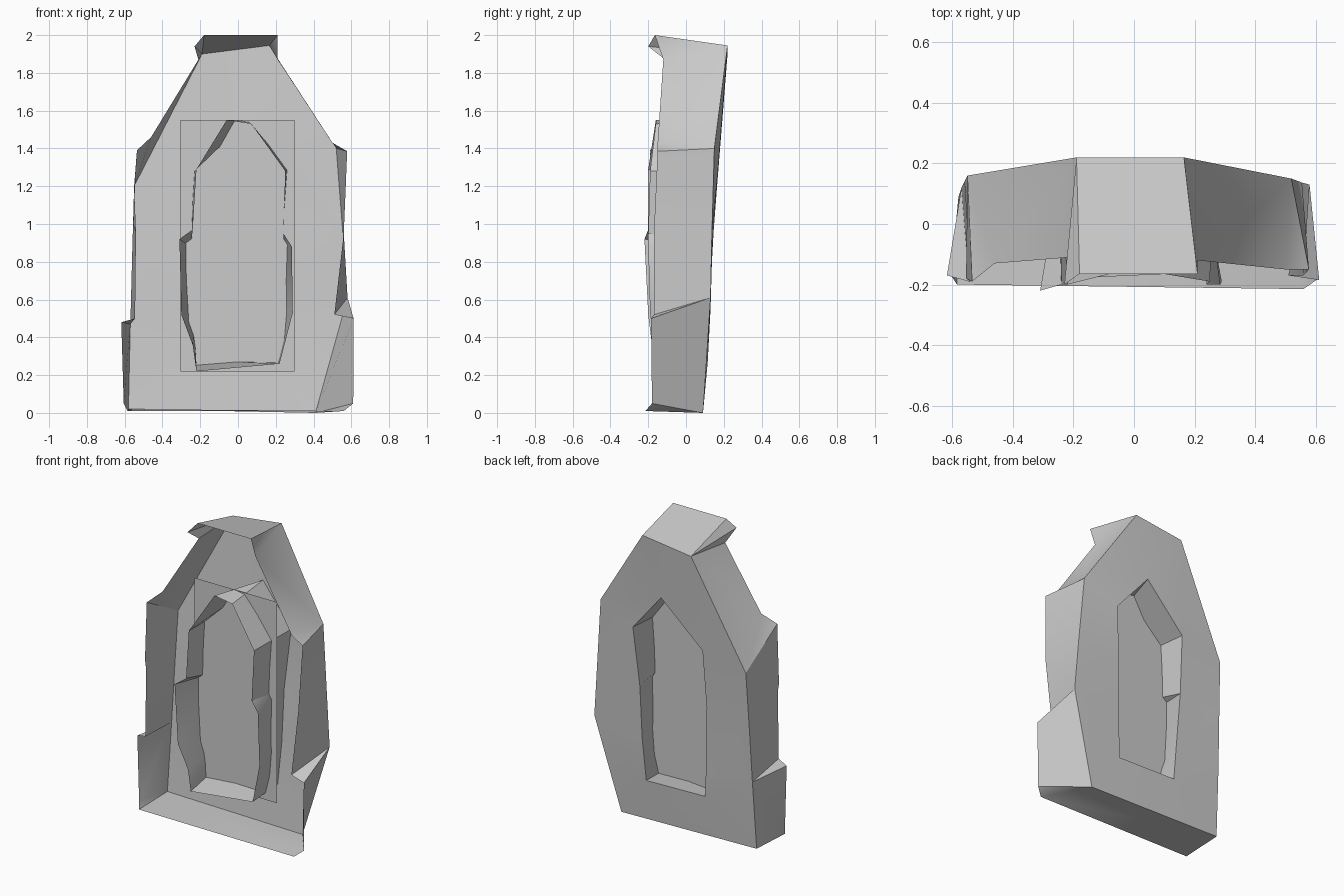
import bpy, bmesh
from mathutils import Vector

if "Cube" in bpy.data.objects:
    bpy.data.objects.remove(bpy.data.objects["Cube"])

# Each row: front rim point (x, z, y), back rim point (x, z, y)
OUTER = [
    (-.18, 2.0, -.165, -.19, 1.9, .22), (.21, 2.0, -.165, .165, 1.945, .22),
    (.21, 1.87, -.12, .165, 1.945, .22), (.50, 1.43, -.15, .52, 1.4, .15),
    (.578, 1.385, -.15, .52, 1.4, .15), (.56, .95, -.17, .555, .95, .137),
    (.51, .52, -.17, .58, .61, .13), (.612, .5, -.185, .58, .61, .13),
    (.61, .05, -.18, .41, 0, .09), (.56, .01, -.215, .41, 0, .09),
    (-.585, .01, -.2, -.58, .02, .09), (-.605, .05, -.17, -.58, .02, .09),
    (-.618, .48, -.17, -.57, .47, .12), (-.545, .5, -.19, -.57, .47, .12),
    (-.54, .95, -.19, -.56, .85, .14), (-.555, 1.0, -.18, -.55, 1.2, .16),
    (-.535, 1.39, -.19, -.55, 1.2, .16), (-.46, 1.46, -.13, -.55, 1.2, .16),
    (-.21, 1.87, -.11, -.19, 1.9, .22), (-.23, 1.94, -.2, -.19, 1.9, .22),
]
HOLE = [
    (-.06, 1.55, -.16, .05, 1.55, .19), (.07, 1.53, -.16, .05, 1.55, .19),
    (.25, 1.28, -.19, .27, 1.29, .17), (.24, .95, -.2, .24, .9, .14),
    (.285, .88, -.2, .24, .9, .14), (.29, .53, -.19, .23, .55, .13),
    (.22, .26, -.16, .21, .27, .115), (-.22, .22, -.18, -.22, .28, .115),
    (-.24, .36, -.18, -.23, .45, .12), (-.30, .52, -.2, -.23, .45, .12),
    (-.31, .92, -.22, -.25, .88, .14), (-.24, .97, -.2, -.25, .88, .14),
    (-.22, 1.29, -.2, -.24, 1.27, .17),
]


def wall(bm, rows):
    """Loft the front rim to the back rim; repeated back points share a vertex."""
    front, back, seen = [], [], {}
    for fx, fz, fy, bx, bz, by in rows:
        front.append(bm.verts.new((fx, fy, fz)))
        key = (bx, bz, by)
        if key not in seen:
            seen[key] = bm.verts.new((bx, by, bz))
        back.append(seen[key])
    rim = []
    for i in range(len(rows)):
        j = (i + 1) % len(rows)
        if back[i] is back[j]:
            bm.faces.new((front[i], front[j], back[i]))
        else:
            bm.faces.new((front[i], front[j], back[j], back[i]))
            rim.append(bm.edges.get((back[i], back[j])))
    return rim


def make_object(name, bm):
    mesh = bpy.data.meshes.new(name)
    bm.to_mesh(mesh)
    bm.free()
    ob = bpy.data.objects.new(name, mesh)
    bpy.context.collection.objects.link(ob)
    return ob


# Stone frame: outer wall, opening wall and back face; the front is open
bm = bmesh.new()
rims = wall(bm, OUTER) + wall(bm, HOLE)
fill = bmesh.ops.triangle_fill(bm, edges=rims, use_beauty=True, normal=Vector((0, 1, 0)))
back_faces = [g for g in fill["geom"] if isinstance(g, bmesh.types.BMFace)]
bmesh.ops.recalc_face_normals(bm, faces=bm.faces[:])
if sum(f.normal.y * f.calc_area() for f in back_faces) < 0:
    bmesh.ops.reverse_faces(bm, faces=bm.faces[:])
frame = make_object("stone_frame", bm)
bpy.context.view_layer.objects.active = frame
frame.select_set(True)
bpy.ops.object.shade_smooth_by_angle(angle=0.6)

# Flat pane standing inside the frame
bm = bmesh.new()
bm.faces.new([bm.verts.new((x, -.02, z)) for x, z in
              ((-.305, .22), (.3, .22), (.3, 1.55), (-.305, 1.55))])
make_object("pane", bm)
